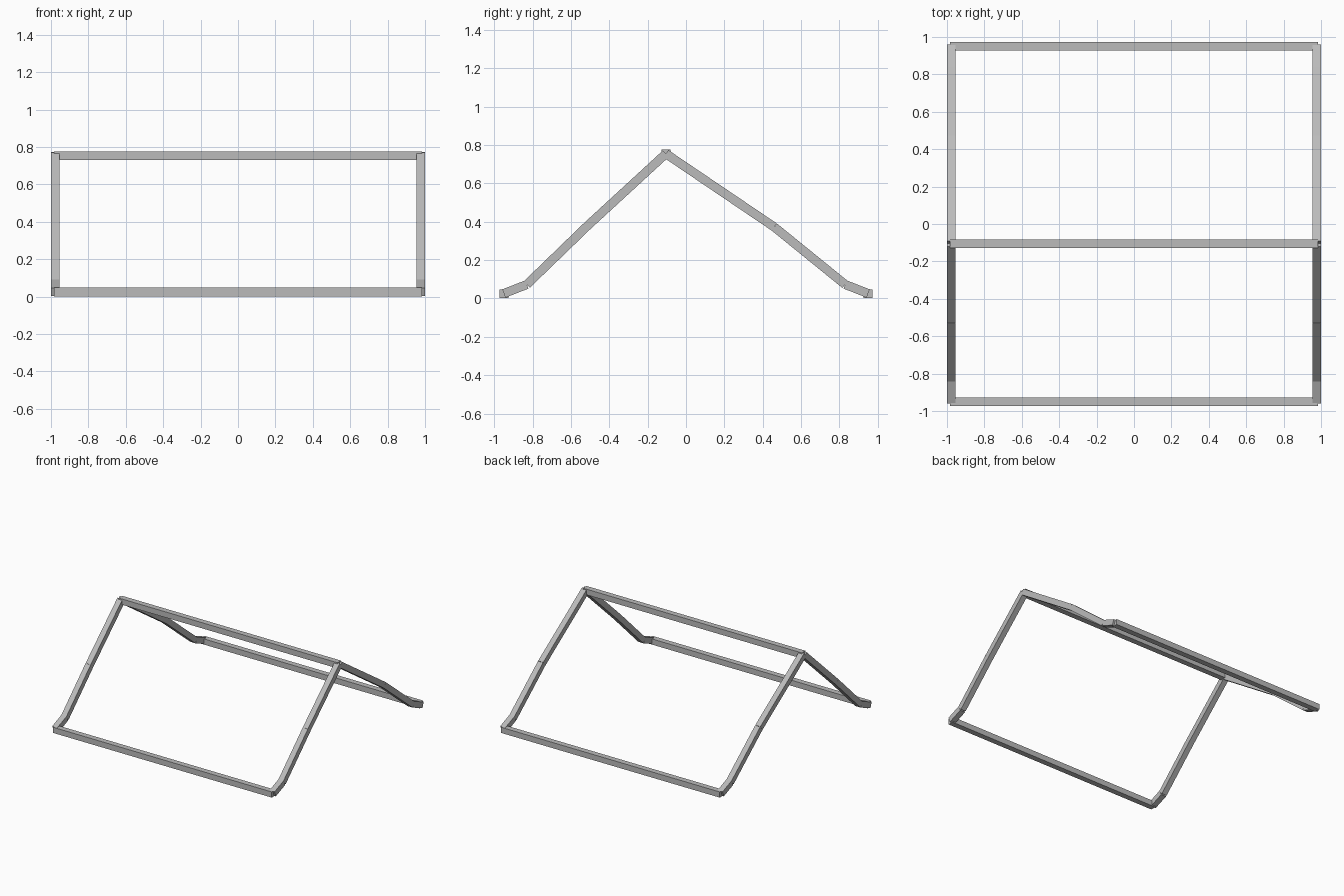
import bpy
from mathutils import Vector, Matrix

cube = bpy.data.objects.get("Cube")
if cube:
    bpy.data.objects.remove(cube, do_unlink=True)

THICK = 0.046
HALF_WIDTH = 0.977
RAIL_HALF = 0.985

# One grey for the whole frame
grey = bpy.data.materials.new("frame grey")
grey.use_nodes = True
colour = (0.5, 0.5, 0.5, 1)
grey.diffuse_color = colour
grey.node_tree.nodes["Principled BSDF"].inputs["Base Color"].default_value = colour


def beam(name, a, b):
    """Square bar from a to b, with one pair of faces kept facing sideways."""
    a, b = Vector(a), Vector(b)
    along = (b - a).normalized()
    side = Vector((0, 1, 0)) if abs(along.x) > 0.9 else Vector((1, 0, 0))
    up = side.cross(along)
    bpy.ops.mesh.primitive_cube_add(size=1)
    obj = bpy.context.object
    obj.name = name
    turn = Matrix((along, side, up)).transposed()
    if turn.determinant() < 0:
        turn = Matrix((along, side, -up)).transposed()
    scale = Matrix.Diagonal((*[(b - a).length, THICK, THICK], 1))
    obj.data.transform(Matrix.Translation((a + b) / 2) @ turn.to_4x4() @ scale)
    obj.data.materials.append(grey)


# Bent side frame, from the front eave over the ridge to the back eave (y, z)
path = [(-0.95, 0.026), (-0.83, 0.073), (-0.515, 0.378), (-0.105, 0.755),
        (0.46, 0.373), (0.83, 0.073), (0.95, 0.026)]
parts = ["front_foot", "front_lower_rafter", "front_upper_rafter",
         "back_upper_rafter", "back_lower_rafter", "back_foot"]
for label, x in (("left", HALF_WIDTH), ("right", -HALF_WIDTH)):
    for part, a, b in zip(parts, path, path[1:]):
        beam(label + "_" + part, (x, *a), (x, *b))

# Long rails across the frame
for name, y, z in (("front_rail", -0.95, 0.025), ("ridge_rail", -0.105, 0.753),
                   ("back_rail", 0.95, 0.025)):
    beam(name, (-RAIL_HALF, y, z), (RAIL_HALF, y, z))
